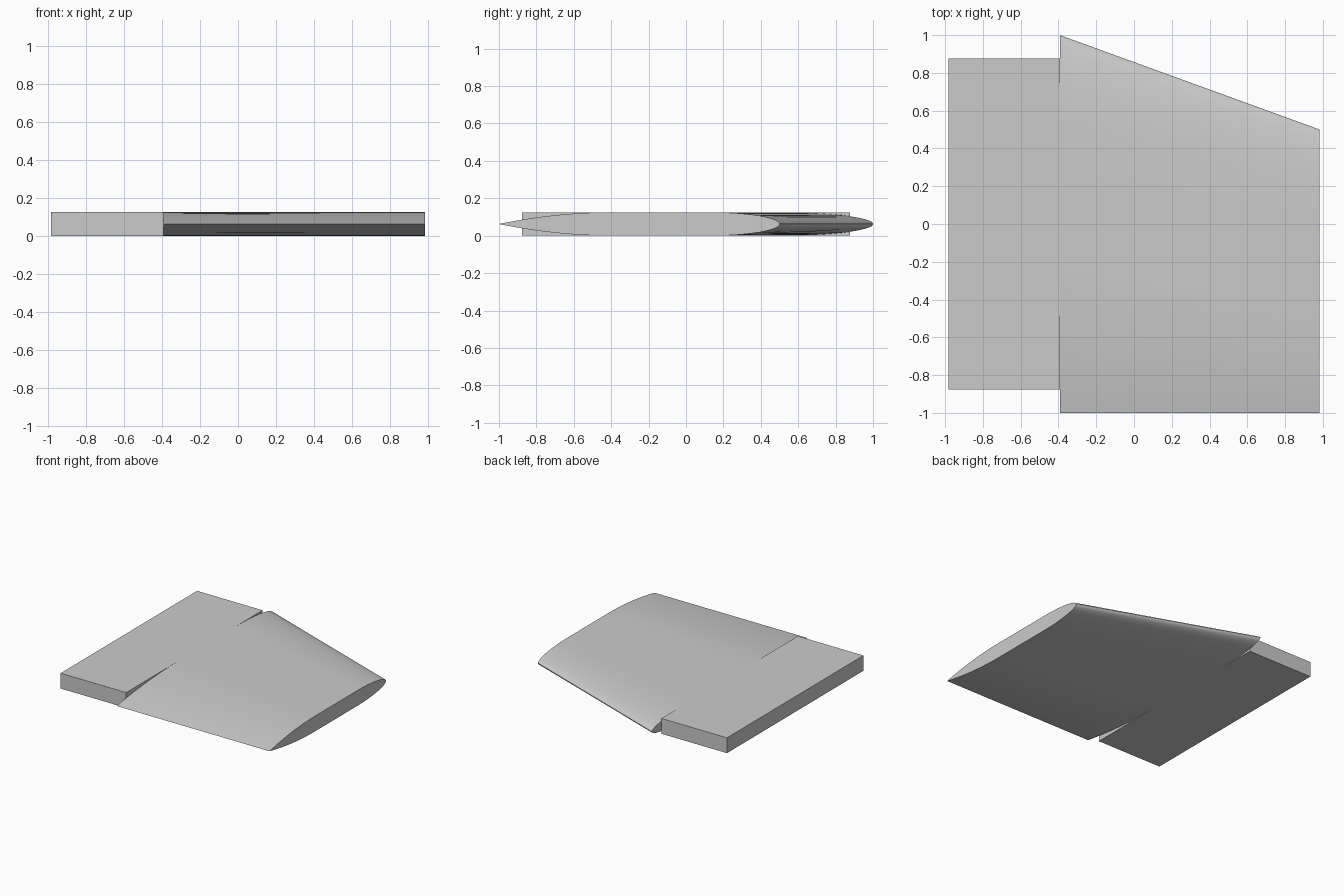
import bpy, bmesh, math

cube = bpy.data.objects.get("Cube")
if cube:
    bpy.data.objects.remove(cube, do_unlink=True)

THICK = 0.125
HALF = THICK / 2

grey = bpy.data.materials.new("plain grey")
grey.use_nodes = True
colour = (0.6, 0.6, 0.6, 1)
grey.diffuse_color = colour
grey.node_tree.nodes["Principled BSDF"].inputs["Base Color"].default_value = colour


def section(steps=16):
    """Closed outline (chord fraction, height): sharp tail at 0, round nose at 1."""
    tail, nose = 0.4, 0.753
    top = []
    for i in range(steps + 1):
        t = i / steps
        top.append((tail * t, HALF * (1 - (1 - t) ** 2)))
    for i in range(steps + 1):
        a = math.pi / 2 * i / steps
        top.append((nose + (1 - nose) * math.sin(a), HALF * math.cos(a)))
    top[-1] = (1, 0)
    return top + [(c, -h) for c, h in reversed(top[1:-1])]


def loft(name, rings):
    """Join equal rings of points into a capped solid."""
    bm = bmesh.new()
    loops = [[bm.verts.new(p) for p in ring] for ring in rings]
    a, b = loops
    n = len(a)
    for i in range(n):
        j = (i + 1) % n
        bm.faces.new((a[i], a[j], b[j], b[i]))
    bm.faces.new(a)
    bm.faces.new(b)
    bmesh.ops.recalc_face_normals(bm, faces=bm.faces)
    mesh = bpy.data.meshes.new(name)
    bm.to_mesh(mesh)
    bm.free()
    mesh.materials.append(grey)
    obj = bpy.data.objects.new(name, mesh)
    bpy.context.collection.objects.link(obj)
    return obj


# Tapered fin blade: long chord at the root, short chord at the tip
fin = loft("fin_blade", [
    [(x, -1 + chord * c, HALF + h) for c, h in section()]
    for x, chord in ((-0.393, 2.0), (0.983, 1.5))])
bpy.ops.object.select_all(action="DESELECT")
fin.select_set(True)
bpy.context.view_layer.objects.active = fin
bpy.ops.object.shade_smooth_by_angle(angle=math.radians(25))

# Flat mounting tab beside the root
loft("mounting_tab", [
    [(x, -0.877, 0), (x, 0.877, 0), (x, 0.877, THICK), (x, -0.877, THICK)]
    for x in (-0.983, -0.393)])
